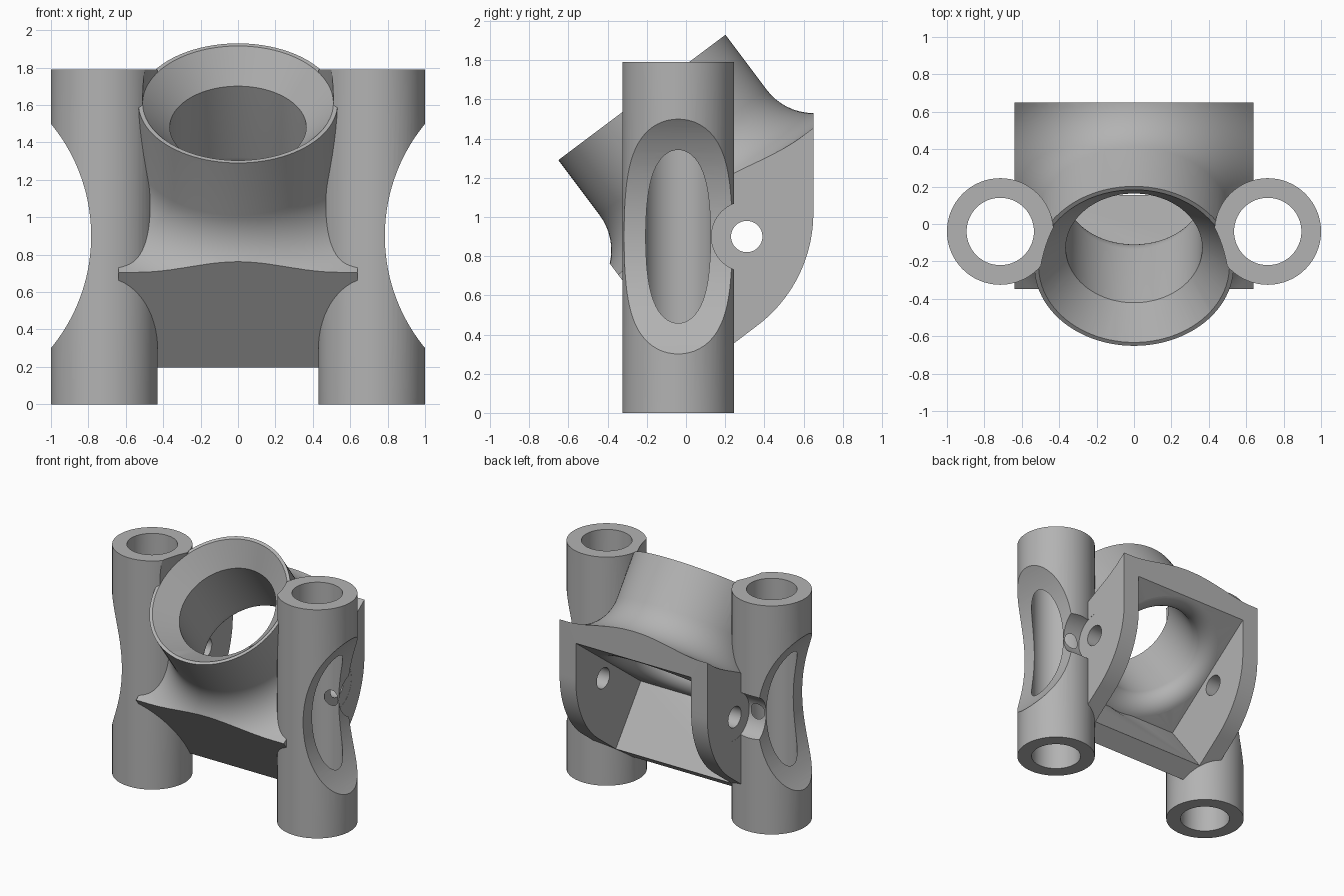
import bpy, bmesh, math
from mathutils import Matrix, Vector

cube = bpy.data.objects.get("Cube")
if cube:
    bpy.data.objects.remove(cube)

mat = bpy.data.materials.new("plain grey")
mat.use_nodes = True
grey = (0.45, 0.45, 0.45, 1)
mat.diffuse_color = grey
mat.node_tree.nodes["Principled BSDF"].inputs["Base Color"].default_value = grey

# Tilted frame of the collar: local z runs out of its mouth
TILT = Matrix(((1, 0, 0, 0), (0, 0.8, -0.6, -0.225), (0, 0.6, 0.8, 1.61), (0, 0, 0, 1)))
SEG = 96


def finish(name, bm, matrix=Matrix()):
    bmesh.ops.transform(bm, matrix=matrix, verts=bm.verts)
    bmesh.ops.recalc_face_normals(bm, faces=bm.faces)
    me = bpy.data.meshes.new(name)
    bm.to_mesh(me)
    bm.free()
    me.materials.append(mat)
    ob = bpy.data.objects.new(name, me)
    bpy.context.collection.objects.link(ob)
    return ob


def lathe(name, profile):
    """Capped turned solid; profile points are (radius, depth below the mouth)."""
    bm = bmesh.new()
    rings = []
    for r, d in profile:
        rings.append([bm.verts.new((r * math.cos(a), r * math.sin(a), -d))
                      for a in (2 * math.pi * i / SEG for i in range(SEG))])
    for lo, hi in zip(rings, rings[1:]):
        for i in range(SEG):
            j = (i + 1) % SEG
            bm.faces.new((lo[i], lo[j], hi[j], hi[i]))
    bm.faces.new(rings[0])
    bm.faces.new(rings[-1])
    return finish(name, bm, TILT)


def cylinder(name, radius, length, centre, axis="Z", seg=64):
    bm = bmesh.new()
    bmesh.ops.create_cone(bm, cap_ends=True, segments=seg, radius1=radius,
                          radius2=radius, depth=length)
    turn = {"Z": Matrix(), "X": Matrix.Rotation(math.pi / 2, 4, "Y"),
            "Y": Matrix.Rotation(math.pi / 2, 4, "X")}[axis]
    return finish(name, bm, Matrix.Translation(centre) @ turn)


def prism(name, outline, half):
    """Side outline in y, z extruded across x."""
    bm = bmesh.new()
    face = bm.faces.new([bm.verts.new((-half, y, z)) for y, z in outline])
    ext = bmesh.ops.extrude_face_region(bm, geom=[face])["geom"]
    verts = [g for g in ext if isinstance(g, bmesh.types.BMVert)]
    bmesh.ops.translate(bm, verts=verts, vec=(2 * half, 0, 0))
    return finish(name, bm)


def combine(target, other, operation):
    other.hide_render = True
    mod = target.modifiers.new("bool", "BOOLEAN")
    mod.operation = operation
    mod.solver = "EXACT"
    mod.object = other
    bpy.context.view_layer.objects.active = target
    bpy.ops.object.modifier_apply(modifier=mod.name)
    bpy.data.objects.remove(other)


def tilted(v, d):
    p = TILT @ Vector((0, v, -d))
    return p.y, p.z


def flare(r, d, radius, steps=14):
    """Quarter-round that turns a bore wall outwards."""
    return [(r + radius * (1 - math.cos(a)), d + radius * math.sin(a))
            for a in (math.pi / 2 * i / steps for i in range(steps + 1))]


# Collar flaring into a flange, trimmed to the bracket's side outline
body = lathe("bracket_body", [(0.533, 0)] + flare(0.533, 0.35, 0.3) + [(1.8, 0.65), (1.8, 1.6)])
outline = [tilted(-0.64, -0.4), tilted(-0.64, 1.287)]
for i in range(21):
    a = math.radians(-53.13 * (1 - i / 20))
    outline.append((-0.07 + 0.72 * math.cos(a), 1.02 + 0.72 * math.sin(a)))
outline.append((0.65, 2.4))
combine(body, prism("outline_block", outline, 0.64), "INTERSECT")

# Upright tubes
for s in (-1, 1):
    combine(body, cylinder("tube", 0.285, 1.79, (s * 0.715, -0.04, 0.895)), "UNION")

# Tube bores, outer scallops and pivot clearances
for s in (-1, 1):
    combine(body, cylinder("bore", 0.18, 2.4, (s * 0.715, -0.04, 0.9)), "DIFFERENCE")
    combine(body, cylinder("scallop", 0.944, 2, (s * 1.729, 0, 0.9), "Y", 160), "DIFFERENCE")
    combine(body, cylinder("clearance", 0.18, 0.6, (s * 0.939, 0.31, 0.9), "X"), "DIFFERENCE")

# Funnel mouth, throat and rounded exit
throat = [(0.51, -0.6), (0.51, 0), (0.365, 0.16)] + flare(0.365, 0.635, 0.135) + [(0.49, 0.85)]
combine(body, lathe("throat", throat), "DIFFERENCE")

# Cavity open at the back and underneath
cavity = [tilted(-0.49, 0.77), tilted(-0.49, 1.31), tilted(1.6, 1.31), tilted(1.6, 0.77)]
combine(body, prism("cavity", cavity, 0.5), "DIFFERENCE")

# Pivot holes through both cheeks
combine(body, cylinder("pivot_hole", 0.08, 3, (0, 0.31, 0.9), "X", 48), "DIFFERENCE")

bpy.ops.object.select_all(action="DESELECT")
body.select_set(True)
bpy.context.view_layer.objects.active = body
bpy.ops.object.shade_smooth_by_angle(angle=math.radians(25))
